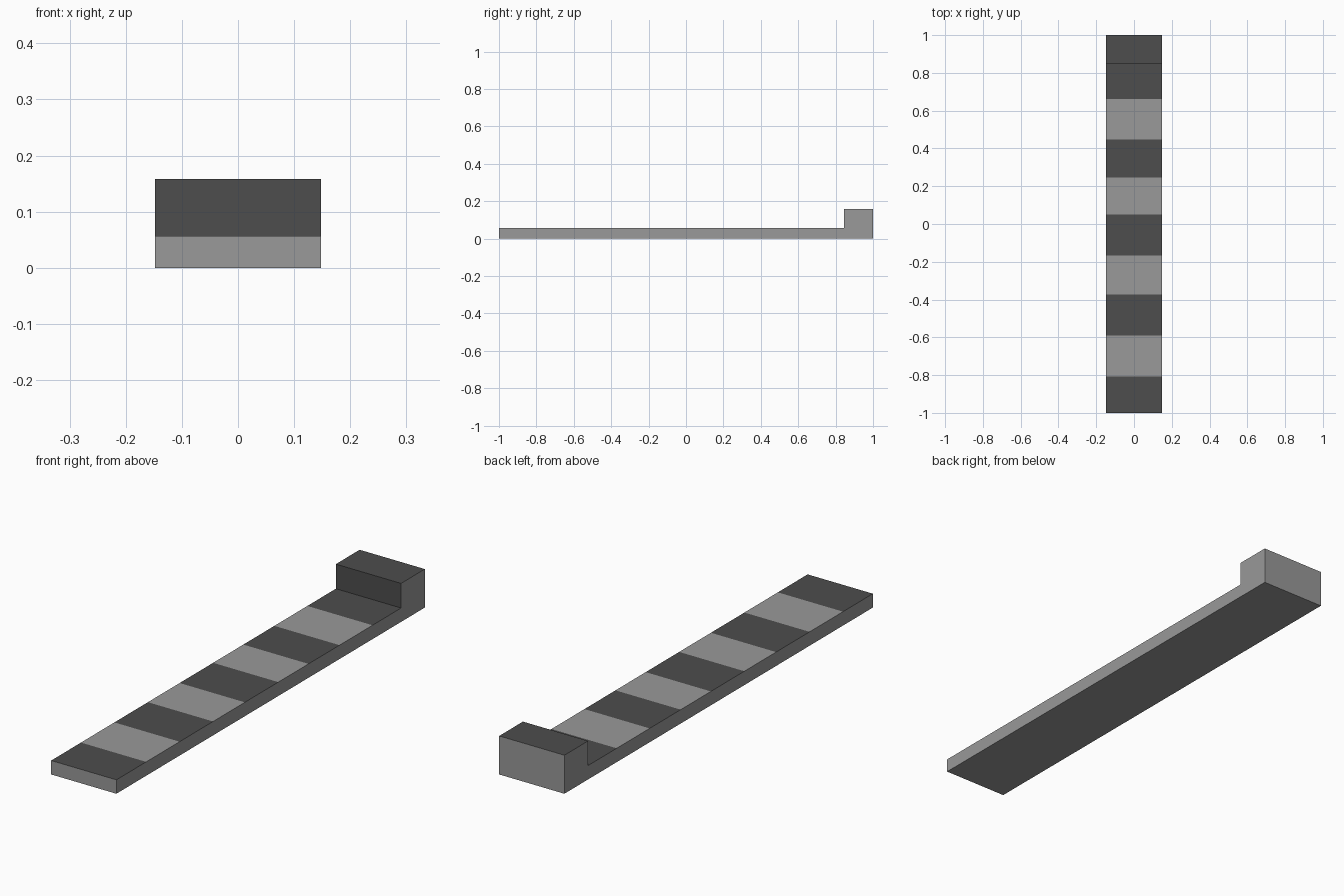
import bpy
import bmesh

cube = bpy.data.objects.get("Cube")
if cube:
    bpy.data.objects.remove(cube, do_unlink=True)

HALF_W, SLAB_TOP, BLOCK_TOP, BLOCK_Y = 0.148, 0.057, 0.158, 0.846
STRIPES = [-0.807, -0.59, -0.373, -0.167, 0.05, 0.246, 0.447, 0.661]


def make_material(name, value):
    mat = bpy.data.materials.new(name)
    mat.use_nodes = True
    colour = (value, value, value, 1)
    mat.diffuse_color = colour
    mat.node_tree.nodes["Principled BSDF"].inputs["Base Color"].default_value = colour
    return mat


# Side profile of the strip and its raised end, split at the stripe edges
profile = [(-1, 0), (-1, SLAB_TOP)]
profile += [(y, SLAB_TOP) for y in STRIPES]
profile += [(BLOCK_Y, SLAB_TOP), (BLOCK_Y, BLOCK_TOP), (1, BLOCK_TOP), (1, 0)]

# Extrude the profile across the width
bm = bmesh.new()
side = bm.faces.new([bm.verts.new((-HALF_W, y, z)) for y, z in profile])
ext = bmesh.ops.extrude_face_region(bm, geom=[side])
moved = [v for v in ext["geom"] if isinstance(v, bmesh.types.BMVert)]
bmesh.ops.translate(bm, verts=moved, vec=(2 * HALF_W, 0, 0))
bmesh.ops.recalc_face_normals(bm, faces=bm.faces)
bm.normal_update()

# Dark stripes alternate along the top; the block's top and riser are dark
for face in bm.faces:
    centre = face.calc_center_median()
    if face.normal.z > 0.5:
        stripe = sum(centre.y > y for y in STRIPES)
        face.material_index = int(stripe % 2 == 0)
    elif face.normal.y < -0.5 and centre.z > SLAB_TOP:
        face.material_index = 1

mesh = bpy.data.meshes.new("striped_strip")
bm.to_mesh(mesh)
bm.free()
mesh.materials.append(make_material("light grey", 0.319))
mesh.materials.append(make_material("dark grey", 0.074))
strip = bpy.data.objects.new("striped_strip_with_end_block", mesh)
bpy.context.collection.objects.link(strip)
